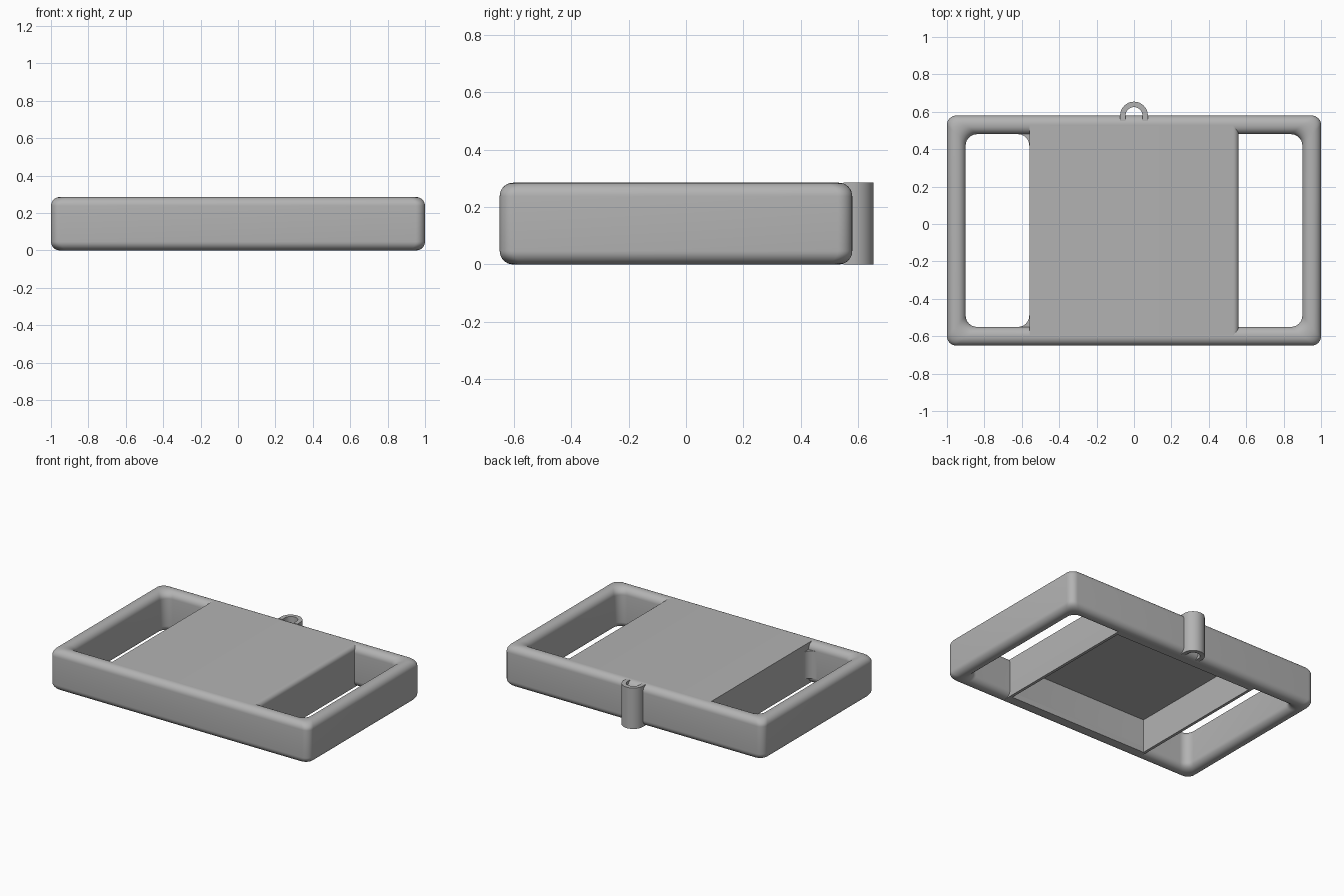
import bpy, bmesh
from math import sin, cos, pi, radians

cube = bpy.data.objects.get("Cube")
if cube:
    bpy.data.objects.remove(cube, do_unlink=True)

GREY = (0.45, 0.45, 0.45, 1)
grey = bpy.data.materials.new("plain grey")
grey.use_nodes = True
grey.diffuse_color = GREY
grey.node_tree.nodes["Principled BSDF"].inputs["Base Color"].default_value = GREY

TOP = 0.285             # overall height
FRONT, BACK = -0.65, 0.58
RAIL = 0.1              # rail width
FILLET = 0.047


def finish(name, bm):
    bmesh.ops.recalc_face_normals(bm, faces=bm.faces)
    mesh = bpy.data.meshes.new(name)
    bm.to_mesh(mesh)
    bm.free()
    mesh.materials.append(grey)
    obj = bpy.data.objects.new(name, mesh)
    bpy.context.collection.objects.link(obj)
    return obj


def smooth(obj):
    bpy.ops.object.select_all(action='DESELECT')
    obj.select_set(True)
    bpy.context.view_layer.objects.active = obj
    bpy.ops.object.shade_smooth_by_angle(angle=radians(35))


def arc(cx, cy, r, start, end, steps):
    angles = [radians(start + (end - start) * i / steps) for i in range(steps + 1)]
    return [(cx + r * cos(a), cy + r * sin(a)) for a in angles]


def rounded_rect(x0, x1, y0, y1, r, steps=8):
    corners = ((x1 - r, y1 - r), (x0 + r, y1 - r), (x0 + r, y0 + r), (x1 - r, y0 + r))
    return [p for i, (cx, cy) in enumerate(corners)
            for p in arc(cx, cy, r, 90 * i, 90 * i + 90, steps)]


def prism(name, outline, z0, z1):
    bm = bmesh.new()
    face = bm.faces.new([bm.verts.new((x, y, z0)) for x, y in outline])
    new = bmesh.ops.extrude_face_region(bm, geom=[face])["geom"]
    bmesh.ops.translate(bm, vec=(0, 0, z1 - z0),
                        verts=[v for v in new if isinstance(v, bmesh.types.BMVert)])
    return finish(name, bm)


def box(name, x0, x1, y0, y1, z0, z1):
    return prism(name, [(x0, y0), (x1, y0), (x1, y1), (x0, y1)], z0, z1)


# Outer frame: a rounded rail section swept round the rectangle
section = rounded_rect(0, RAIL, 0, TOP, FILLET)
bm = bmesh.new()
rings = []
for inset, z in section:
    path = rounded_rect(inset - 1, 1 - inset, FRONT + inset, BACK - inset, 0.05 + 0.1 * inset)
    rings.append([bm.verts.new((x, y, z)) for x, y in path])
for i, ring in enumerate(rings):
    following = rings[(i + 1) % len(rings)]
    for j in range(len(ring)):
        k = (j + 1) % len(ring)
        bm.faces.new((ring[j], ring[k], following[k], following[j]))
smooth(finish("frame", bm))

# Central block, open underneath, with one softened top edge
BLOCK = 0.56
block = box("centre_block", -BLOCK, BLOCK, FRONT + 0.05, BACK - 0.05, 0, TOP)
bm = bmesh.new()
bm.from_mesh(block.data)
edges = [e for e in bm.edges if all(v.co.x > 0 and v.co.z > 0.1 for v in e.verts)]
bmesh.ops.bevel(bm, geom=edges, offset=0.03, segments=6, profile=0.5, affect='EDGES')
bm.to_mesh(block.data)
bm.free()
cutter = box("pocket_cutter", 0.02 - BLOCK, BLOCK - 0.02, FRONT + RAIL - 0.001,
             BACK - RAIL + 0.001, -0.1, TOP - 0.05)
pocket = block.modifiers.new("pocket", 'BOOLEAN')
pocket.object = cutter
pocket.operation = 'DIFFERENCE'
pocket.solver = 'EXACT'
bpy.ops.object.select_all(action='DESELECT')
bpy.context.view_layer.objects.active = block
block.select_set(True)
bpy.ops.object.modifier_apply(modifier="pocket")
bpy.data.objects.remove(cutter, do_unlink=True)
smooth(block)

# Rounded inner corners of one window
R = 0.06
for name, y, side in (("front_corner_fill", FRONT + RAIL, 1), ("back_corner_fill", BACK - RAIL, -1)):
    curve = arc(-BLOCK - R, y + side * R, R, 0, -90 * side, 8)
    smooth(prism(name, [(-BLOCK, y)] + curve, FILLET, TOP - FILLET))

# Half-round cord loop on the back
outer = arc(0, BACK, 0.074, 0, 180, 24)
inner = arc(0, BACK, 0.045, 180, 0, 24)
ROOT = BACK - 0.03
loop = outer + [(-0.074, ROOT), (-0.045, ROOT)] + inner + [(0.045, ROOT), (0.074, ROOT)]
smooth(prism("cord_loop", loop, 0, TOP))
